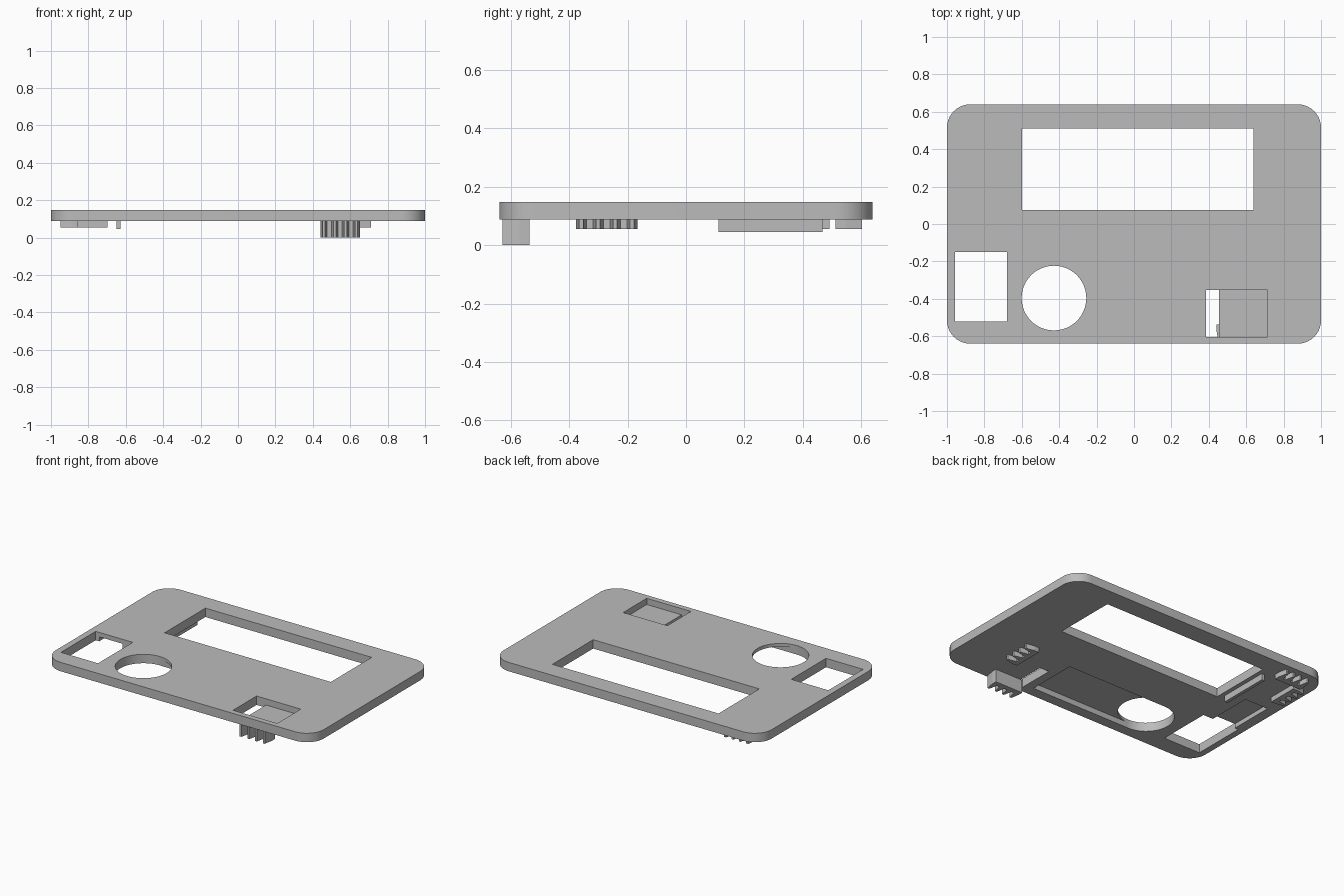
import bpy, bmesh, math
from mathutils import Matrix, Vector

if "Cube" in bpy.data.objects:
    bpy.data.objects.remove(bpy.data.objects["Cube"], do_unlink=True)

grey = bpy.data.materials.new("plain grey plastic")
grey.use_nodes = True
COLOUR = (0.5, 0.5, 0.5, 1)
grey.diffuse_color = COLOUR
grey.node_tree.nodes["Principled BSDF"].inputs["Base Color"].default_value = COLOUR

BOTTOM, TOP = 0.088, 0.148


def prism(name, outline, z0, z1):
    """Extrude a closed xy outline from z0 to z1."""
    bm = bmesh.new()
    face = bm.faces.new([bm.verts.new((x, y, z0)) for x, y in outline])
    up = bmesh.ops.extrude_face_region(bm, geom=[face])["geom"]
    bmesh.ops.translate(bm, vec=(0, 0, z1 - z0),
                        verts=[v for v in up if isinstance(v, bmesh.types.BMVert)])
    bmesh.ops.recalc_face_normals(bm, faces=bm.faces)
    mesh = bpy.data.meshes.new(name)
    bm.to_mesh(mesh)
    bm.free()
    mesh.materials.append(grey)
    obj = bpy.data.objects.new(name, mesh)
    bpy.context.collection.objects.link(obj)
    return obj


def rect(x0, x1, y0, y1):
    return [(x0, y0), (x1, y0), (x1, y1), (x0, y1)]


def arc(cx, cy, r, start, end, steps):
    angles = [math.radians(start + (end - start) * i / steps) for i in range(steps + 1)]
    return [(cx + r * math.cos(a), cy + r * math.sin(a)) for a in angles]


def select_only(obj):
    bpy.ops.object.select_all(action="DESELECT")
    obj.select_set(True)
    bpy.context.view_layer.objects.active = obj


def cut(target, outline, z0, z1):
    """Remove a prism from the target."""
    cutter = prism("cutter", outline, z0, z1)
    cutter.hide_render = True
    mod = target.modifiers.new("cut", "BOOLEAN")
    mod.operation, mod.solver, mod.object = "DIFFERENCE", "EXACT", cutter
    select_only(target)
    bpy.ops.object.modifier_apply(modifier=mod.name)
    bpy.data.objects.remove(cutter, do_unlink=True)


def wire_comb(name, origin, direction, length, z0, teeth=4):
    """Strip with tapered teeth; direction is the way the teeth point, in degrees."""
    spine, reach, base, tip = 0.034, 0.092, 0.036, 0.014
    pitch = (length - base) / (teeth - 1)
    points = [(0, length / 2), (0, -length / 2)]
    for i in range(teeth):
        start = -length / 2 + i * pitch
        inset = (base - tip) / 2
        points += [(spine, start), (reach, start + inset),
                   (reach, start + base - inset), (spine, start + base)]
    turn = Matrix.Rotation(math.radians(direction), 2)
    outline = [tuple(turn @ Vector(p) + Vector(origin)) for p in points]
    return prism(name, outline, z0, BOTTOM)


# Rounded front panel
R = 0.125
corners = []
for sx, sy, a in ((1, 1, 0), (-1, 1, 90), (-1, -1, 180), (1, -1, 270)):
    corners += arc(sx * (1 - R), sy * (0.64 - R), R, a, a + 90, 10)
panel = prism("panel", corners, BOTTOM, TOP)

# Screen window, socket opening and round opening
LOW, HIGH = 0.05, 0.2
cut(panel, rect(-0.60, 0.64, 0.075, 0.51), LOW, HIGH)
cut(panel, rect(-0.957, -0.68, -0.52, -0.15), LOW, HIGH)
cut(panel, arc(-0.428, -0.396, 0.173, 0, 352.5, 47), LOW, HIGH)

# Switch pocket with a slot through its floor
cut(panel, rect(0.385, 0.715, -0.603, -0.352), 0.106, HIGH)
cut(panel, rect(0.385, 0.455, -0.603, -0.352), LOW, HIGH)

# Shallow recesses in the underside
cut(panel, rect(-0.428, 0.325, -0.568, -0.224), LOW, 0.126)
cut(panel, rect(-0.93, -0.755, -0.16, 0.16), LOW, 0.118)

select_only(panel)
bpy.ops.object.shade_smooth_by_angle(angle=math.radians(30))

# Retaining wall beside the window
prism("screen_wall", rect(-0.65, -0.628, 0.112, 0.468), 0.045, BOTTOM)

# Toothed wire holders under the panel
wire_comb("front_comb", (0.546, -0.537), -90, 0.21, 0.0)
wire_comb("left_comb", (0.618, -0.272), 0, 0.21, 0.055)
wire_comb("back_comb", (-0.797, 0.512), 90, 0.2, 0.055)
wire_comb("right_comb", (-0.858, 0.387), 180, 0.21, 0.055)
